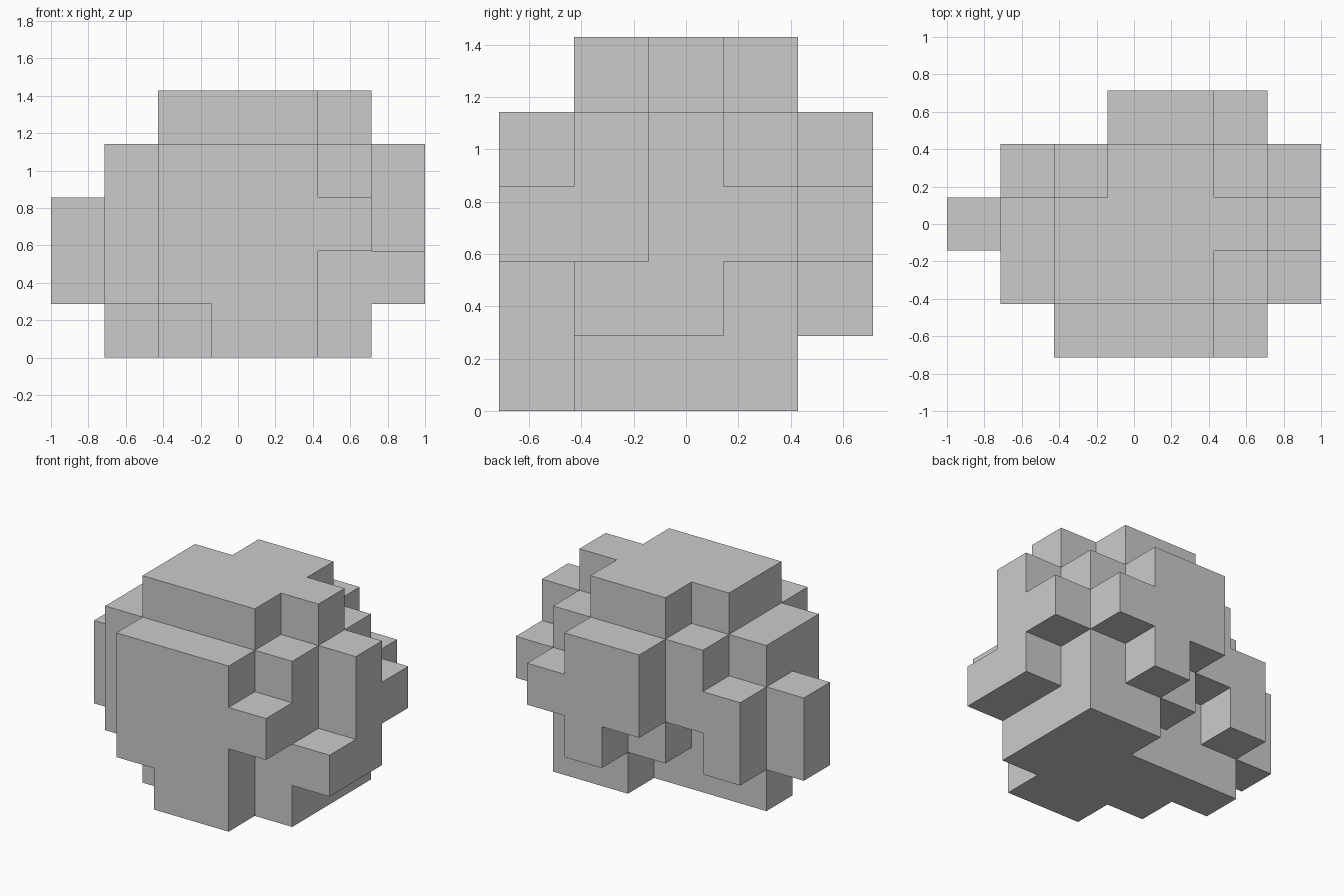
import bpy, bmesh
from mathutils import Vector

if "Cube" in bpy.data.objects:
    bpy.data.objects.remove(bpy.data.objects["Cube"])

S = 2 / 7  # block size

# Block plan per level, bottom to top; rows run front to back, columns left to right
LEVELS = [
    ["...##..", "..####.", ".#####.", "....##.", "......."],
    ["..###..", ".######", "#######", ".#.###.", "....#.."],
    ["..####.", ".#####.", "#######", ".######", "...###."],
    ["..###..", ".#####.", ".######", "..####.", "...##.."],
    [".......", "..###..", "..####.", "...##..", "......."],
]
blocks = {(x, y, z) for z, rows in enumerate(LEVELS)
          for y, row in enumerate(rows)
          for x, c in enumerate(row) if c == "#"}


def add_face(bm, cell, axis, side):
    """One outward square of a block, on the given axis and side."""
    u, v = (axis + 1) % 3, (axis + 2) % 3
    verts = []
    for a, b in ((0, 0), (1, 0), (1, 1), (0, 1)):
        p = list(cell)
        p[axis] += side
        p[u] += a
        p[v] += b
        verts.append(bm.verts.new(((p[0] - 3.5) * S, (p[1] - 2.5) * S, p[2] * S)))
    bm.faces.new(verts if side else verts[::-1])


# Blocky boulder: only the exposed sides of the blocks
bm = bmesh.new()
for cell in sorted(blocks):
    for axis in range(3):
        for side in (0, 1):
            n = list(cell)
            n[axis] += 1 if side else -1
            if tuple(n) not in blocks:
                add_face(bm, cell, axis, side)
bmesh.ops.remove_doubles(bm, verts=bm.verts[:], dist=1e-4)
# Merge flush squares into whole flat faces
bmesh.ops.dissolve_limit(bm, angle_limit=0.02, verts=bm.verts[:], edges=bm.edges[:])

mesh = bpy.data.meshes.new("block_boulder")
bm.to_mesh(mesh)
bm.free()
boulder = bpy.data.objects.new("block_boulder", mesh)
bpy.context.collection.objects.link(boulder)
